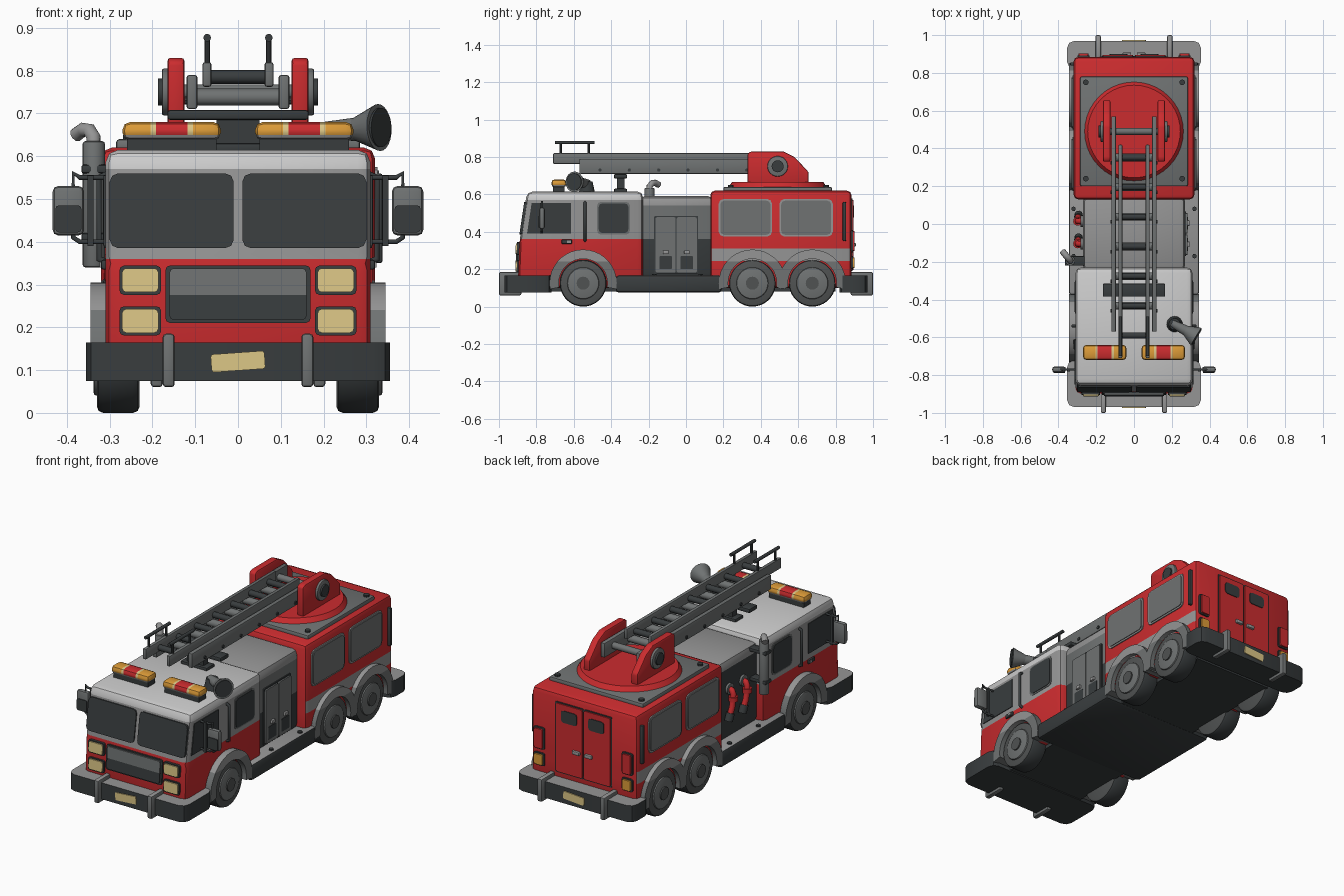
import bpy, bmesh, math
from mathutils import Vector, Matrix

cube = bpy.data.objects.get("Cube")
if cube:
    bpy.data.objects.remove(cube)


def paint(name, r, g, b):
    mat = bpy.data.materials.new(name)
    mat.use_nodes = True
    mat.diffuse_color = (r, g, b, 1)
    mat.node_tree.nodes["Principled BSDF"].inputs["Base Color"].default_value = (r, g, b, 1)
    return mat


red = paint("fire red", .6, .025, .028)
white = paint("roof white", .6, .6, .6)
grey = paint("light grey", .3, .3, .3)
steel = paint("steel grey", .16, .17, .17)
dark = paint("charcoal", .04, .046, .048)
rubber = paint("tyre grey", .08, .085, .085)
cream = paint("lamp cream", .72, .57, .24)
orange = paint("amber", .72, .33, .04)
made = []


def finish(name, bm, mats, cuts=(), rule=None):
    """Slice the mesh at the cuts, colour its faces by the rule and link it."""
    for axis, value in cuts:
        normal = Vector((axis == "x", axis == "y", axis == "z"))
        bmesh.ops.bisect_plane(bm, geom=bm.verts[:] + bm.edges[:] + bm.faces[:],
                               plane_co=normal * value, plane_no=normal)
    bmesh.ops.recalc_face_normals(bm, faces=bm.faces[:])
    mats = mats if isinstance(mats, list) else [mats]
    mesh = bpy.data.meshes.new(name)
    for mat in mats:
        mesh.materials.append(mat)
    if rule:
        for face in bm.faces:
            face.material_index = mats.index(rule(face.calc_center_median(), face.normal))
    bm.to_mesh(mesh)
    bm.free()
    obj = bpy.data.objects.new(name, mesh)
    bpy.context.collection.objects.link(obj)
    made.append(obj)
    return obj


def soften(bm, size, axis=None, segments=2):
    edges = bm.edges[:]
    if axis is not None:
        edges = [e for e in edges if abs((e.verts[0].co - e.verts[1].co).normalized()[axis]) > .9]
    if size:
        bmesh.ops.bevel(bm, geom=edges, offset=size, segments=segments, profile=.5, affect="EDGES")


def box(name, xs, ys, zs, mats, bevel=0, axis=None, slope=0, cuts=(), rule=None):
    """Box between ranges; slope leans it back with height."""
    bm = bmesh.new()
    spans = [sorted(span) for span in (xs, ys, zs)]
    bmesh.ops.create_cube(bm, size=1)
    for v in bm.verts:
        v.co = [lo + (hi - lo) * (c + .5) for (lo, hi), c in zip(spans, v.co)]
    soften(bm, bevel, axis)
    for v in bm.verts:
        v.co.y += slope * (v.co.z - spans[2][0])
    return finish(name, bm, mats, cuts, rule)


def prism(name, outline, xs, mats, bevel=0, cuts=(), rule=None):
    """Side outline (y, z) extruded across x."""
    bm = bmesh.new()
    face = bm.faces.new([bm.verts.new((xs[0], y, z)) for y, z in outline])
    out = bmesh.ops.extrude_face_region(bm, geom=[face])
    for v in out["geom"]:
        if isinstance(v, bmesh.types.BMVert):
            v.co.x = xs[1]
    bmesh.ops.recalc_face_normals(bm, faces=bm.faces[:])
    soften(bm, bevel)
    return finish(name, bm, mats, cuts, rule)


def rod(name, start, end, radius, mats, tip=None, sides=24, bevel=0, rule=None):
    """Cylinder or cone between two points."""
    a, b = Vector(start), Vector(end)
    bm = bmesh.new()
    bmesh.ops.create_cone(bm, cap_ends=True, segments=sides, radius1=radius,
                          radius2=radius if tip is None else tip, depth=(b - a).length)
    if bevel:
        rims = [e for e in bm.edges if abs(e.verts[0].co.z - e.verts[1].co.z) < .001]
        bmesh.ops.bevel(bm, geom=rims, offset=bevel, segments=2, profile=.5, affect="EDGES")
    turn = (b - a).to_track_quat("Z", "Y").to_matrix().to_4x4()
    bm.transform(Matrix.Translation((a + b) / 2) @ turn)
    return finish(name, bm, mats, rule=rule)


def pipe(name, points, radius, mat):
    curve = bpy.data.curves.new(name, "CURVE")
    curve.dimensions, curve.bevel_depth, curve.bevel_resolution = "3D", radius, 3
    curve.use_fill_caps = True
    spline = curve.splines.new("POLY")
    spline.points.add(len(points) - 1)
    for p, co in zip(spline.points, points):
        p.co = (*co, 1)
    curve.materials.append(mat)
    obj = bpy.data.objects.new(name, curve)
    bpy.context.collection.objects.link(obj)


def tread(c, n):
    return grey if n.z > .6 else dark


# Cab: red skirt, grey pillars, white roof
prism("cab", [(-.23, .1), (-.9, .1), (-.89, .35), (-.85, .615), (-.23, .615)], (-.31, .31),
      [red, grey, white], .03, [("z", .36), ("z", .57)],
      lambda c, n: red if c.z < .36 else grey if c.z < .57 else white)
# Equipment bay and rear body
box("equipment_bay", (-.27, .27), (-.25, .15), (.15, .59), [grey, steel, dark], .03,
    cuts=[("z", .36), ("z", .54)],
    rule=lambda c, n: grey if c.z > .54 else dark if c.x < -.2 or c.z < .36 else steel)
box("rear_body", (-.32, .32), (.13, .885), (.1, .62), [red, grey], .025,
    cuts=[("z", .245), ("z", .31)],
    rule=lambda c, n: grey if .245 < c.z < .31 and abs(n.x) > .5 else red)
# Chassis, running boards and bumpers
box("chassis", (-.24, .24), (-.8, .8), (.08, .2), dark)
box("running_board", (-.345, .345), (-.375, .19), (.075, .165), [dark, grey], .015, rule=tread)
for end, name in ((-1, "front"), (1, "rear")):
    inner = -.72 if end < 0 else .82
    box(name + "_bumper", (-.355, .355), (inner, end * .97), (.075, .165), [dark, grey], .04, 2,
        rule=tread)
    plate = box(name + "_number_plate", (-.063, .063), (end * .965, end * .975), (-.021, .021), cream,
                .006, 1)
    plate.location.z, plate.rotation_euler.y = .12, -.07
    for s in (-1, 1):
        x = s * (.162 if end < 0 else .19)
        box(name + "_bumper_guard", (x - .014, x + .014), (end * .88, end), (.06, .185),
            [steel, grey], .008, rule=lambda c, n: grey if n.z > .6 else steel)

# Grille
box("grille_frame", (-.17, .17), (-.906, -.86), (.21, .345), dark, .012, 1, .06)
box("grille", (-.16, .16), (-.912, -.87), (.217, .338), [steel, dark], .01, 1, .06, [("z", .275)],
    lambda c, n: steel if c.z > .275 else dark)

for s, side in ((1, "left"), (-1, "right")):
    # Windscreen and headlights
    box(side + "_windscreen", (s * .01, s * .3), (-.891, -.86), (.385, .56), dark, .02, 1, .15)
    for z in (.185, .28):
        box(side + "_headlight_rim", (s * .18, s * .277), (-.906, -.85), (z - .004, z + .064), dark,
            .01, 1, .04)
        box(side + "_headlight", (s * .186, s * .271), (-.912, -.86), (z + .002, z + .058), cream,
            .01, 1, .04)
    # Cab side windows, grab rail and door handle
    prism(side + "_front_window", [(-.85, .39), (-.825, .555), (-.615, .555), (-.615, .39)],
          (s * .3, s * .314), dark)
    box(side + "_crew_window_rim", (s * .3, s * .313), (-.475, -.3), (.385, .56), steel, .02, 0)
    box(side + "_crew_window", (s * .3, s * .316), (-.467, -.308), (.393, .552), dark, .02, 0)
    pipe(side + "_cab_rail", [(s * .3, -.54, .35), (s * .325, -.54, .36), (s * .325, -.54, .55),
                              (s * .3, -.54, .56)], .008, dark)
    box(side + "_door_handle", (s * .3, s * .32), (-.665, -.61), (.335, .358), dark, .005)
    box(side + "_door_latch", (s * .3, s * .324), (-.635, -.615), (.34, .353), grey)
    # Mirrors
    for z in (.4, .55):
        pipe(side + "_mirror_arm", [(s * .3, -.77, z), (s * .37, -.77, z), (s * .385, -.77, z + .01),
                                    (s * .385, -.77, .47)], .006, dark)
    box(side + "_mirror_post", (s * .338, s * .352), (-.78, -.765), (.39, .555), dark)
    box(side + "_mirror", (s * .36, s * .433), (-.785, -.755), (.415, .53), steel, .012)
    box(side + "_mirror_face", (s * .366, s * .427), (-.789, -.78), (.422, .485), dark, .008, 1)
    # Rear body windows and corner rail
    for y in (.175, .5):
        box(side + "_body_window_rim", (s * .31, s * .326), (y, y + .285), (.375, .575), grey, .025, 0)
        box(side + "_body_window", (s * .31, s * .33), (y + .009, y + .276), (.384, .566), steel, .02, 0)
    box(side + "_corner_rail", (s * .31, s * .338), (.838, .856), (.35, .56), dark, .006)
    # Wheels and fenders
    for y in (-.55, .355, .675):
        rod(side + "_wheel", (s * .23, y, .125), (s * .33, y, .125), .125, [dark, rubber], sides=36,
            bevel=.015, rule=lambda c, n: rubber if abs(n.x) > .9 else dark)
        rod(side + "_wheel_rim", (s * .3, y, .125), (s * .338, y, .125), .085, steel, sides=32, bevel=.008)
        rod(side + "_wheel_hub", (s * .3, y, .125), (s * .345, y, .125), .035, rubber, sides=16)
        arc = [math.radians(a) for a in range(-10, 191, 10)]
        ring = [(y + .18 * math.cos(a), .125 + .18 * math.sin(a)) for a in arc]
        ring += [(y + .13 * math.cos(a), .125 + .13 * math.sin(a)) for a in reversed(arc)]
        prism(side + "_fender", ring, (s * .24, s * .345), [steel, grey], cuts=[("z", .24)],
              rule=lambda c, n: grey if c.z > .24 else steel)
    # Roof light bar
    box(side + "_light_bar_mount", (s * .05, s * .26), (-.71, -.65), (.6, .64), dark)
    box(side + "_light_bar", (s * .04, s * .27), (-.72, -.64), (.637, .68), [orange, cream, red, grey],
        .018, cuts=[("z", .65)] + [("x", s * .155 + d) for d in (-.05, -.037, .037, .05)],
        rule=lambda c, n: grey if c.z < .65 else red if abs(abs(c.x) - .155) < .037
        else cream if abs(abs(c.x) - .155) < .05 else orange)
    # Rear doors and tail lights
    box(side + "_rear_door_gap", (0, s * .172), (.87, .889), (.19, .577), dark, .008, 1)
    box(side + "_rear_door", (s * .004, s * .166), (.87, .895), (.196, .571), red, .01, 1)
    box(side + "_rear_door_window", (s * .035, s * .13), (.88, .899), (.475, .54), dark, .015, 1)
    box(side + "_rear_door_handle", (s * .015, s * .06), (.88, .908), (.32, .34), grey, .005)
    box(side + "_tail_light_rim", (s * .235, s * .3), (.87, .893), (.29, .41), dark, .01, 1)
    box(side + "_tail_light", (s * .242, s * .293), (.87, .902), (.297, .403), red, .008, 1)
    box(side + "_turn_light_rim", (s * .235, s * .3), (.87, .893), (.2, .27), dark, .01, 1)
    box(side + "_turn_light", (s * .242, s * .293), (.87, .902), (.207, .263), orange, .008, 1)
    # Ladder bracket and rails
    prism(side + "_ladder_bracket", [(.33, .65), (.33, .82), (.35, .83), (.52, .83), (.58, .8),
                                     (.655, .72), (.655, .65)], (s * .125, s * .165), red, .008)
    rod(side + "_pivot_cap", (s * .16, .49, .75), (s * .178, .49, .75), .055, steel, bevel=.005)
    rod(side + "_pivot_bolt", (s * .17, .49, .75), (s * .187, .49, .75), .032, dark)
    box(side + "_lower_rail", (s * .095, s * .12), (-.57, .57), (.71, .79), steel, .006)
    box(side + "_upper_rail", (s * .062, s * .083), (-.71, .42), (.762, .82), steel, .006)
    pipe(side + "_ladder_handrail", [(s * .072, -.7, .877), (s * .072, -.49, .877)], .009, dark)
    for y in (-.67, -.52):
        rod(side + "_handrail_post", (s * .072, y, .8), (s * .072, y, .877), .007, dark, sides=10)
    for i in range(6):
        y = -.46 + .157 * i
        rod(side + "_rail_bolt", (s * .11, y, .73), (s * .125, y, .73), .009, dark, sides=8)
    # Corner bolts of the turntable deck and board
    for y in (.24, .75):
        rod(side + "_deck_bolt", (s * .255, y, .63), (s * .255, y, .65), .015, dark, sides=10)
    for y in (-.17, .08):
        rod(side + "_board_bolt", (s * .32, y, .16), (s * .32, y, .173), .012, dark, sides=10)

# Turntable
box("turntable_deck", (-.285, .285), (.2, .78), (.61, .64), steel, .008)
rod("turntable", (0, .49, .635), (0, .49, .665), .265, red, .245, sides=40)
rod("ladder_axle", (-.13, .49, .75), (.13, .49, .75), .018, steel)
# Ladder rungs
for i in range(7):
    y = -.59 + .157 * i
    rod("upper_rung", (-.07, y, .785), (.07, y, .785), .016, dark, sides=12)
    if i:
        rod("lower_rung", (-.1, y, .738), (.1, y, .738), .02, steel, sides=12)
# Ladder rest on the cab roof
box("ladder_rest_foot", (-.08, .08), (-.385, -.315), (.605, .63), dark, .006)
box("ladder_rest_stem", (-.05, .05), (-.37, -.33), (.62, .69), dark)
box("ladder_rest", (-.165, .165), (-.385, -.315), (.685, .708), dark, .006)
# Horn
rod("horn_base", (.215, -.53, .6), (.215, -.53, .67), .045, dark, .03)
rod("horn_throat", (.2, -.525, .66), (.28, -.567, .663), .02, steel, .028)
rod("horn_bell", (.27, -.56, .663), (.33, -.597, .667), .025, steel, .055)
rod("horn_mouth", (.33, -.597, .667), (.335, -.6, .667), .046, dark)
# Exhaust stack
rod("exhaust_stack", (-.337, -.195, .34), (-.337, -.195, .635), .026, steel, bevel=.006)
for z in (.4, .56):
    box("exhaust_clamp", (-.366, -.26), (-.22, -.17), (z, z + .02), dark, .005)
pipe("exhaust_pipe", [(-.337, -.195, .62), (-.338, -.194, .645), (-.347, -.18, .66),
                      (-.362, -.165, .662), (-.378, -.145, .65)], .017, grey)
# Cabinet doors on the left
box("cabinet_frame", (.25, .276), (-.17, .065), (.175, .485), dark, .006, 0)
for y in (-.163, -.05):
    box("cabinet_door", (.26, .284), (y, y + .108), (.182, .478), steel, .008, 0)
    box("cabinet_inset", (.27, .286), (y + .02, y + .088), (.2, .27), dark, .006, 0)
    box("cabinet_handle", (.27, .295), (y + .04, y + .07), (.28, .3), grey, .004)
# Pump outlets on the right
for y in (-.105, .015):
    rod("outlet_flange", (-.26, y, .43), (-.282, y, .43), .03, steel, sides=16)
    pipe("outlet_pipe", [(-.27, y, .43), (-.29, y, .425), (-.298, y, .405), (-.298, y + .01, .34),
                         (-.295, y + .025, .3)], .016, red)
    rod("outlet_valve", (-.298, y, .37), (-.298, y, .395), .024, red, sides=12)
    rod("outlet_nozzle", (-.295, y + .02, .31), (-.293, y + .035, .27), .022, dark, sides=12)

# Smooth rounded surfaces while keeping crisp edges
bpy.ops.object.select_all(action="DESELECT")
for obj in made:
    obj.select_set(True)
bpy.context.view_layer.objects.active = made[0]
bpy.ops.object.shade_smooth_by_angle(angle=math.radians(35))
